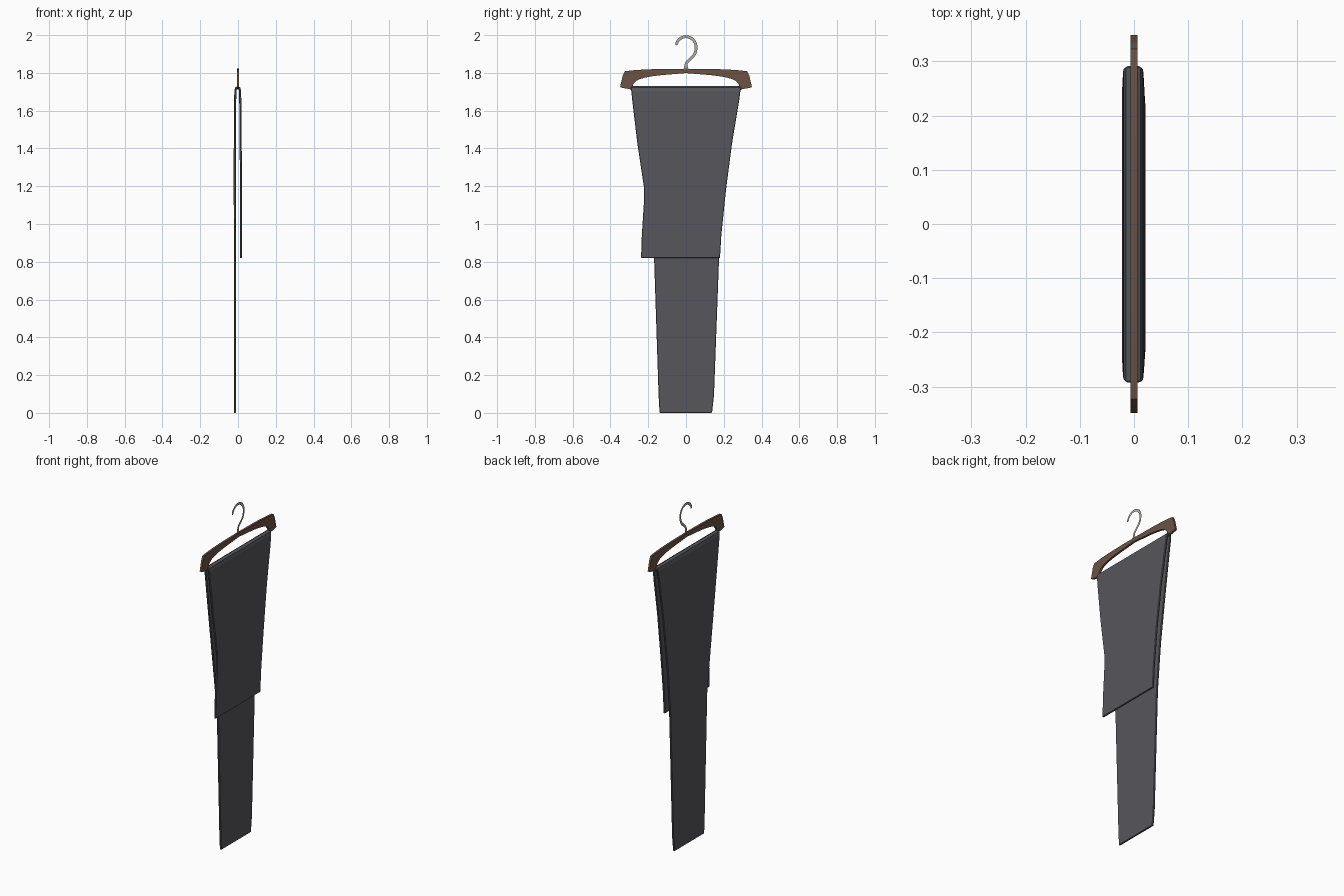
import bpy
import bmesh
from mathutils import Vector

if "Cube" in bpy.data.objects:
    bpy.data.objects.remove(bpy.data.objects["Cube"], do_unlink=True)


def material(name, colour):
    mat = bpy.data.materials.new(name)
    mat.use_nodes = True
    mat.diffuse_color = (*colour, 1)
    bsdf = mat.node_tree.nodes["Principled BSDF"]
    bsdf.inputs["Base Color"].default_value = (*colour, 1)
    bsdf.inputs["Roughness"].default_value = 0.8
    return mat


cloth_grey = material("charcoal cloth", (0.095, 0.092, 0.104))
wood_brown = material("brown wood", (0.145, 0.085, 0.058))
hook_metal = material("pale metal", (0.42, 0.41, 0.36))


def make_object(name, bm, mat):
    bmesh.ops.recalc_face_normals(bm, faces=bm.faces)
    mesh = bpy.data.meshes.new(name)
    bm.to_mesh(mesh)
    bm.free()
    mesh.materials.append(mat)
    obj = bpy.data.objects.new(name, mesh)
    bpy.context.collection.objects.link(obj)
    return obj


def smooth_path(points, steps):
    """Catmull-Rom curve through the points."""
    pts = [Vector(p) for p in points]
    pts = [2 * pts[0] - pts[1]] + pts + [2 * pts[-1] - pts[-2]]
    out = []
    for a, b, c, d in zip(pts, pts[1:], pts[2:], pts[3:]):
        for i in range(steps):
            t = i / steps
            out.append(0.5 * (2 * b + (c - a) * t + (2 * a - 5 * b + 4 * c - d) * t ** 2
                              + (3 * b - a - 3 * c + d) * t ** 3))
    return out + [pts[-2]]


def normals_2d(path):
    result = []
    for i in range(len(path)):
        d = path[min(i + 1, len(path) - 1)] - path[max(i - 1, 0)]
        result.append(Vector((d.y, -d.x)).normalized())
    return result


# Folded trousers: stations of (x, z, low y, high y) from short end, over the bar, to long end
stations = [
    (0.016, 0.82, -0.238, 0.18), (0.016, 0.94, -0.234, 0.187),
    (0.016, 1.127, -0.222, 0.206), (0.016, 1.19, -0.222, 0.213),
    (0.014, 1.43, -0.258, 0.244), (0.012, 1.65, -0.284, 0.281),
    (0.011, 1.705, -0.29, 0.288), (0.007, 1.72, -0.292, 0.291),
    (-0.002, 1.7245, -0.292, 0.292), (-0.010, 1.72, -0.292, 0.291),
    (-0.014, 1.705, -0.289, 0.288), (-0.015, 1.65, -0.28, 0.278),
    (-0.017, 1.4, -0.245, 0.24), (-0.017, 1.1, -0.205, 0.2),
    (-0.0165, 0.82, -0.169, 0.175), (-0.0165, 0.09, -0.145, 0.148),
    (-0.0165, 0.0, -0.14, 0.138),
]
half = 0.0055
path = [Vector(s[:2]) for s in stations]
bm = bmesh.new()
rings = []
for (x, z, low, high), p, n in zip(stations, path, normals_2d(path)):
    outer, inner = p + n * half, p - n * half
    if z in (stations[0][1], 0.0):
        outer.y = inner.y = z
    rings.append([bm.verts.new((q.x, y, q.y)) for q, y in
                  ((outer, low), (outer, high), (inner, high), (inner, low))])
for a, b in zip(rings, rings[1:]):
    for i in range(4):
        j = (i + 1) % 4
        bm.faces.new((a[i], a[j], b[j], b[i]))
bm.faces.new(rings[0])
bm.faces.new(rings[-1])
trousers = make_object("folded_trousers", bm, cloth_grey)
bevel = trousers.modifiers.new("soft edges", "BEVEL")
bevel.width = 0.0025
bevel.segments = 1
bevel.angle_limit = 1.1

# Wooden hanger: half outline in (y, z), mirrored and extruded
top = smooth_path([(0, 1.822), (0.16, 1.82), (0.265, 1.815), (0.323, 1.809)], 4)
end = [Vector(p) for p in ((0.335, 1.785), (0.349, 1.725), (0.335, 1.72),
                           (0.298, 1.714), (0.285, 1.722))]
under = smooth_path([(0.278, 1.742), (0.25, 1.765), (0.165, 1.784), (0, 1.799)], 4)
outline = top + end + under
outline += [Vector((-p.x, p.y)) for p in reversed(outline[1:-1])]
bm = bmesh.new()
face = bm.faces.new([bm.verts.new((-0.006, p.x, p.y)) for p in outline])
extruded = bmesh.ops.extrude_face_region(bm, geom=[face])
bmesh.ops.translate(bm, vec=(0.012, 0, 0),
                    verts=[v for v in extruded["geom"] if isinstance(v, bmesh.types.BMVert)])
make_object("hanger_arms", bm, wood_brown)

# Cross bar hidden inside the fold
bpy.ops.mesh.primitive_cylinder_add(vertices=8, radius=0.004, depth=0.59,
                                    location=(-0.002, 0, 1.7145), rotation=(1.5708, 0, 0))
bar = bpy.context.object
bar.name = "cross_bar"
bar.data.materials.append(wood_brown)

# Flat metal hook: a tapering ribbon along a curve in (y, z)
curve = smooth_path([(-0.052, 1.947), (-0.044, 1.968), (-0.025, 1.985), (0.001, 1.992),
                     (0.03, 1.982), (0.049, 1.958), (0.053, 1.928), (0.044, 1.897),
                     (0.02, 1.872), (0.004, 1.855), (0, 1.838), (0, 1.815)], 4)
bm = bmesh.new()
pairs = []
for i, (p, n) in enumerate(zip(curve, normals_2d(curve))):
    width = 0.0075 + 0.006 * max(0, (1.845 - p.y) / 0.03)
    if i == 0:
        width = 0.004
    pairs.append([bm.verts.new((0, q.x, q.y)) for q in (p - n * width, p + n * width)])
for a, b in zip(pairs, pairs[1:]):
    bm.faces.new((a[0], a[1], b[1], b[0]))
make_object("hanger_hook", bm, hook_metal)
